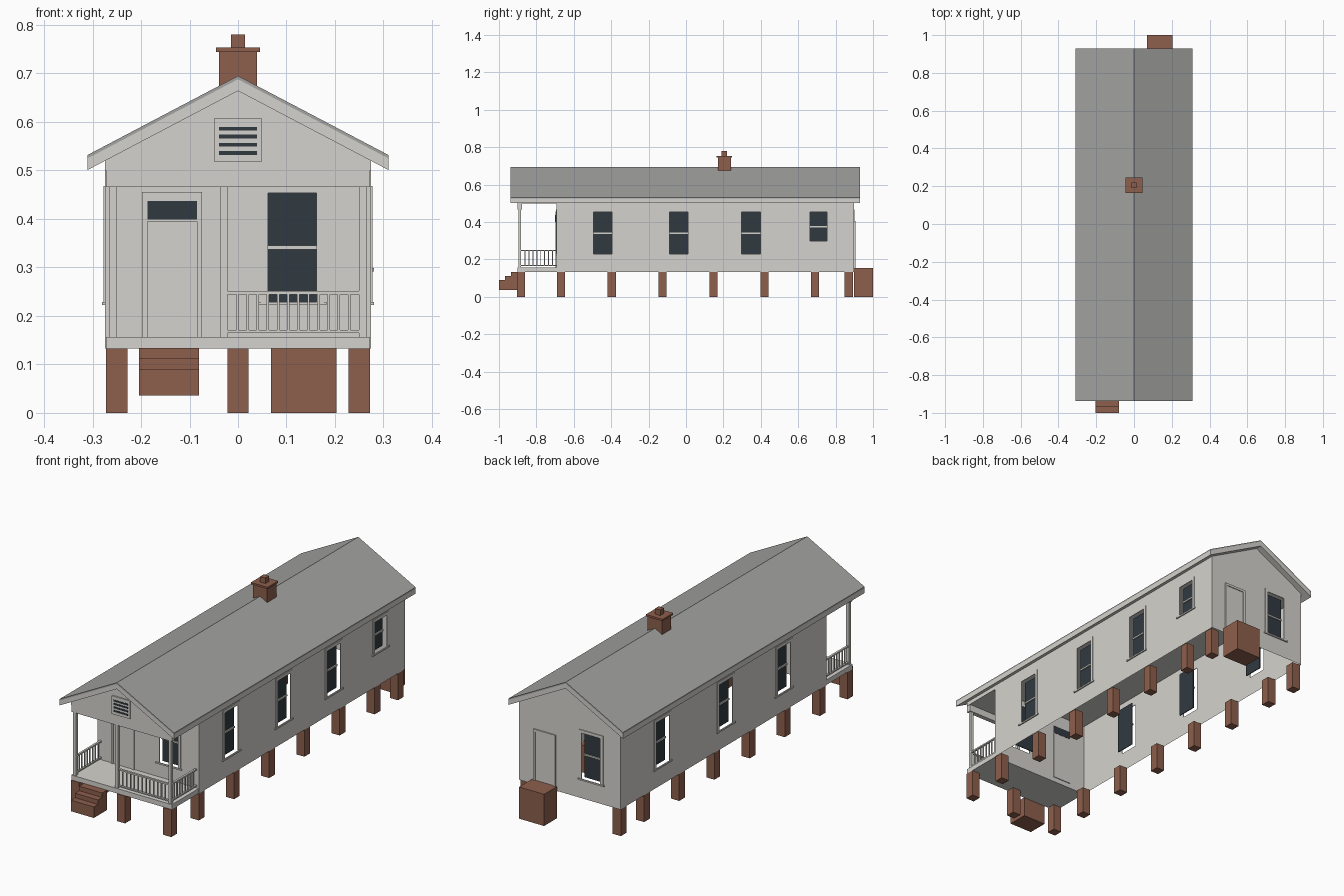
import bpy
import bmesh

cube = bpy.data.objects.get("Cube")
if cube:
    bpy.data.objects.remove(cube, do_unlink=True)


def material(name, r, g, b):
    m = bpy.data.materials.new(name)
    m.use_nodes = True
    m.diffuse_color = (r, g, b, 1)
    m.node_tree.nodes["Principled BSDF"].inputs["Base Color"].default_value = (r, g, b, 1)
    return m


PAINT = material("pale_paint", 0.66, 0.65, 0.61)
ROOF = material("grey_roofing", 0.37, 0.37, 0.36)
BRICK = material("brown_brick", 0.27, 0.115, 0.073)
GLASS = material("dark_glass", 0.03, 0.042, 0.053)


def finish(name, bm, mat):
    mesh = bpy.data.meshes.new(name)
    bm.to_mesh(mesh)
    bm.free()
    mesh.materials.append(mat)
    obj = bpy.data.objects.new(name, mesh)
    bpy.context.collection.objects.link(obj)
    return obj


def add_box(bm, x, y, z):
    v = [bm.verts.new((a, b, c)) for a in sorted(x) for b in sorted(y) for c in sorted(z)]
    for f in ("0132", "4675", "0451", "2376", "0264", "1573"):
        bm.faces.new([v[int(i)] for i in f])


def boxes(name, mat, *specs):
    bm = bmesh.new()
    for spec in specs:
        add_box(bm, *spec)
    return finish(name, bm, mat)


def prism(name, mat, profile, start, end, axis="y"):
    """Extrude a profile along y (points are x, z) or along x (points are y, z)."""
    bm = bmesh.new()
    put = (lambda p, t: (p[0], t, p[1])) if axis == "y" else (lambda p, t: (t, p[0], p[1]))
    a = [bm.verts.new(put(p, start)) for p in profile]
    b = [bm.verts.new(put(p, end)) for p in profile]
    n = len(profile)
    bm.faces.new(a)
    bm.faces.new(b[::-1])
    for i in range(n):
        bm.faces.new((a[i], b[i], b[(i + 1) % n], a[(i + 1) % n]))
    bmesh.ops.recalc_face_normals(bm, faces=bm.faces)
    return finish(name, bm, mat)


# Main dimensions
HALF, FRONT, BACK, PORCH = 0.274, -0.693, 0.899, -0.9
BASE, EAVE, DECK = 0.133, 0.5, 0.157
FACES = {"left": ("x", HALF, 1), "right": ("x", -HALF, -1),
         "front": ("y", FRONT, -1), "back": ("y", BACK, 1)}


def on_face(face, u, d, z):
    """Box limits: u along the wall, d outwards from it."""
    axis, plane, sign = FACES[face]
    out = [plane + sign * t for t in d]
    return (out, u, z) if axis == "x" else (u, out, z)


def wall(face, u, holes):
    """Thin wall sheet with rectangular openings."""
    axis, plane, sign = FACES[face]
    us = sorted({*u, *(t for h in holes for t in h[:2])})
    zs = sorted({BASE, EAVE, *(t for h in holes for t in h[2:])})
    bm = bmesh.new()
    for u0, u1 in zip(us, us[1:]):
        for z0, z1 in zip(zs, zs[1:]):
            cu, cz = (u0 + u1) / 2, (z0 + z1) / 2
            if any(h[0] < cu < h[1] and h[2] < cz < h[3] for h in holes):
                continue
            ring = [(u0, z0), (u1, z0), (u1, z1), (u0, z1)]
            pts = [(plane, a, b) if axis == "x" else (a, plane, b) for a, b in ring]
            if (axis == "x") != (sign > 0):
                pts.reverse()
            bm.faces.new([bm.verts.new(p) for p in pts])
    bmesh.ops.remove_doubles(bm, verts=bm.verts, dist=0.0001)
    finish(face + "_wall", bm, PAINT)


def window(face, hole):
    """Recessed pane, middle rail, casing and sill."""
    u0, u1, z0, z1 = hole
    mid, w = (z0 + z1) / 2, 0.015
    boxes(face + "_window_pane", GLASS, on_face(face, (u0, u1), (-0.024, -0.02), (z0, z1)))
    trim = (0, 0.003)
    boxes(face + "_window_casing", PAINT,
          on_face(face, (u0, u1), (-0.02, -0.014), (mid - 0.004, mid + 0.004)),
          on_face(face, (u0 - w, u0), trim, (z0, z1)),
          on_face(face, (u1, u1 + w), trim, (z0, z1)),
          on_face(face, (u0 - w, u1 + w), trim, (z1, z1 + w)),
          on_face(face, (u0 - w - 0.006, u1 + w + 0.006), (0, 0.006), (z0 - 0.007, z0)))


# Walls and windows
LOW, HIGH = 0.229, 0.453


def tall(c):
    return (c - 0.05, c + 0.05, LOW, HIGH)


openings = {
    "left": [tall(-0.445), tall(-0.038), tall(0.348), (0.664, 0.755, 0.299, HIGH)],
    "right": [tall(-0.364), tall(0.086), tall(0.574)],
    "front": [tall(0.112)],
    "back": [tall(-0.117)],
}
for face, holes in openings.items():
    wall(face, (FRONT, BACK) if face in ("left", "right") else (-HALF, HALF), holes)
    for hole in holes:
        window(face, hole)


# Doors
def door(face, u0, u1, z0, z1, lintel):
    w = 0.011
    boxes(face + "_door_frame", PAINT,
          on_face(face, (u0, u0 + w), (0, 0.006), (z0, z1)),
          on_face(face, (u1 - w, u1), (0, 0.006), (z0, z1)),
          on_face(face, (u0 + w, u1 - w), (0, 0.006), (lintel, z1)))
    boxes(face + "_door_panel", PAINT, on_face(face, (u0 + w, u1 - w), (-0.004, 0.002), (z0, lintel)))


door("front", -0.198, -0.074, DECK, 0.455, 0.395)
boxes("transom_pane", GLASS, on_face("front", (-0.187, -0.085), (-0.001, 0.008), (0.399, 0.437)))
door("back", 0.074, 0.194, 0.155, 0.405, 0.393)

# Roof: attic body, painted eave layer and roofing layer
RIDGE, EDGE, PITCH = 0.695, 0.31, 0.526


def chevron(name, mat, top, bottom):
    drop = PITCH * EDGE
    prism(name, mat, [(0, top), (EDGE, top - drop), (EDGE, bottom - drop),
                      (0, bottom), (-EDGE, bottom - drop), (-EDGE, top - drop)], -0.937, 0.93)


chevron("roofing", ROOF, RIDGE, RIDGE - 0.007)
chevron("eave_boards", PAINT, RIDGE - 0.007, 0.664)
shoulder = 0.666 - PITCH * HALF
prism("attic_body", PAINT, [(-HALF, EAVE), (HALF, EAVE), (HALF, shoulder),
                            (0, 0.666), (-HALF, shoulder)], PORCH, BACK)

# Gable vent
boxes("gable_vent", PAINT, ((-0.049, 0.049), (PORCH - 0.006, PORCH), (0.518, 0.607)))
boxes("vent_slots", GLASS, *[((-0.039, 0.039), (PORCH - 0.008, PORCH - 0.005), (z - 0.004, z + 0.004))
                             for z in (0.536, 0.553, 0.57, 0.586)])

# Chimney
boxes("chimney", BRICK,
      ((-0.039, 0.039), (0.17, 0.24), (0.66, 0.744)),
      ((-0.045, 0.045), (0.164, 0.246), (0.744, 0.753)),
      ((-0.014, 0.014), (0.191, 0.219), (0.753, 0.78)))

# Porch deck, beam and posts
boxes("porch_deck", PAINT, ((-0.272, 0.272), (PORCH, FRONT), (BASE, DECK)))
boxes("porch_beam", PAINT, ((-0.272, 0.272), (PORCH, -0.878), (0.466, EAVE)))
boxes("porch_posts", PAINT, *[((x - 0.0075, x + 0.0075), (-0.896, -0.881), (DECK, 0.466))
                              for x in (-0.2575, -0.0295, 0.2575)])


# Railings
def railing(name, along_x, start, end, centre):
    def limits(u, half, z):
        side = (centre - half, centre + half)
        return (u, side, z) if along_x else (side, u, z)
    parts = [limits((start, end), 0.005, z) for z in ((0.244, 0.251), (0.165, 0.171))]
    count = round((end - start) / 0.0205)
    for i in range(1, count):
        u = start + (end - start) * i / count
        parts.append(limits((u - 0.0025, u + 0.0025), 0.0025, (0.171, 0.244)))
    boxes(name, PAINT, *parts)


railing("front_railing", True, -0.022, 0.25, -0.8885)
for side, x in (("left", 0.2575), ("right", -0.2575)):
    railing(side + "_railing", False, -0.881, FRONT, x)

# Brick piers
piers = [(s * 0.25, y) for s in (-1, 1)
         for y in (-0.882, -0.669, -0.397, -0.126, 0.147, 0.419, 0.69, 0.87)]
piers.append((0, -0.882))
boxes("piers", BRICK, *[((x - 0.022, x + 0.022), (y - 0.022, y + 0.022), (0, BASE)) for x, y in piers])

# Front steps and back stoop
prism("front_steps", BRICK, [(-1, 0.036), (-1, 0.09), (-0.968, 0.09), (-0.968, 0.112),
                             (-0.936, 0.112), (-0.936, 0.134), (PORCH, 0.134), (PORCH, 0.036)],
      -0.204, -0.08, axis="x")
boxes("back_stoop", BRICK, ((0.068, 0.203), (BACK, 1), (0, 0.155)))
